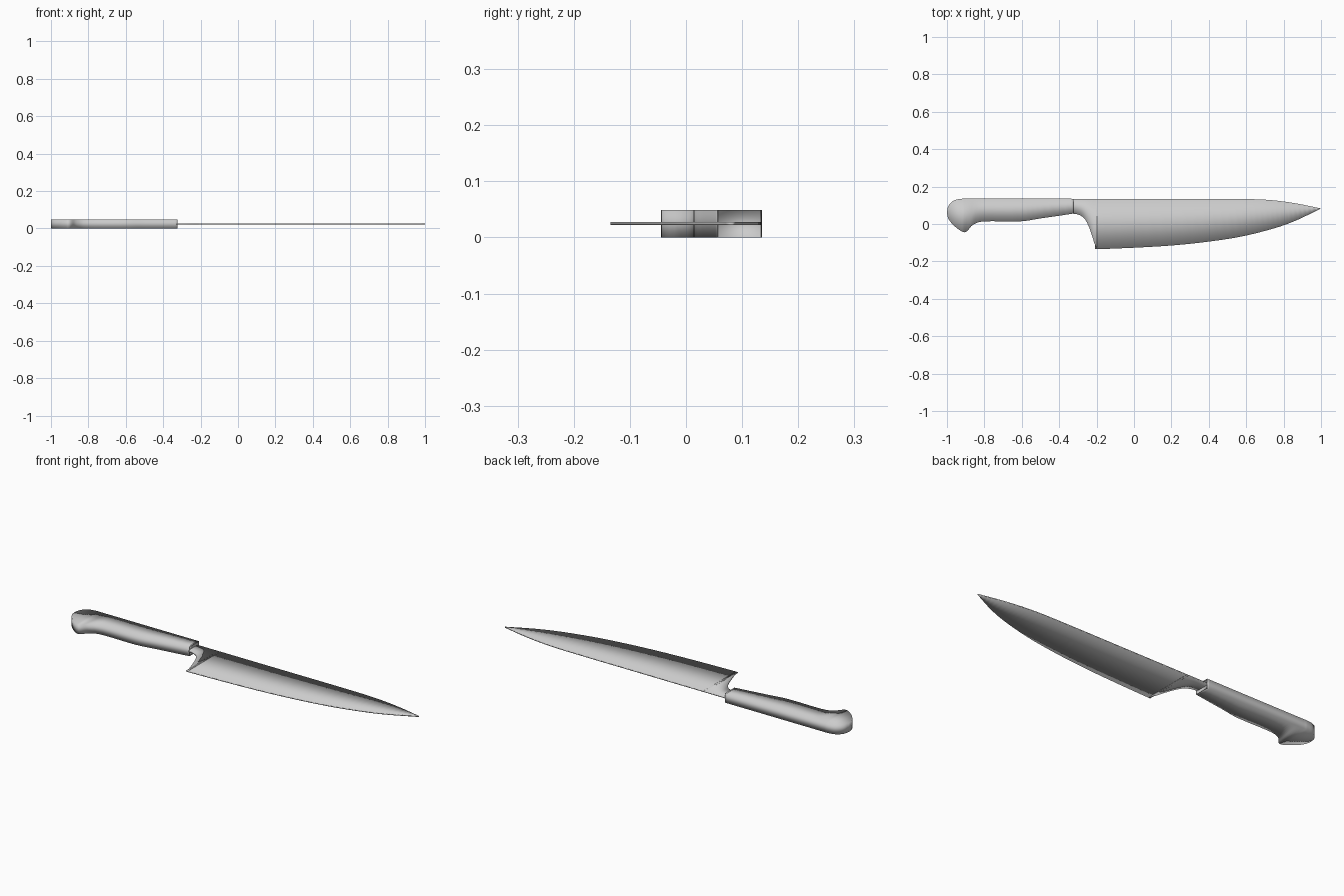
import bpy, bmesh
from mathutils import Vector

if "Cube" in bpy.data.objects:
    bpy.data.objects.remove(bpy.data.objects["Cube"])


def spline(points, steps):
    """Catmull-Rom curve through 2D points."""
    p = [Vector(q) for q in points]
    p = [2 * p[0] - p[1]] + p + [2 * p[-1] - p[-2]]
    out = []
    for a, b, c, d in zip(p, p[1:], p[2:], p[3:]):
        for i in range(steps):
            t = i / steps
            out.append(0.5 * (2 * b + (c - a) * t + (2 * a - 5 * b + 4 * c - d) * t * t
                              + (3 * b - a - 3 * c + d) * t ** 3))
    return out + [p[-2]]


def slab(name, upper, lower, z0, z1, steps=4):
    """Plate between two matching edge curves, given thickness from z0 to z1."""
    bm = bmesh.new()
    rings = []
    for u, l in zip(spline(upper, steps), spline(lower, steps)):
        rings.append([bm.verts.new((q.x, q.y, z)) for q, z in
                      ((u, z0), (u, z1), (l, z1), (l, z0))])
    for r, s in zip(rings, rings[1:]):
        for i in range(4):
            j = (i + 1) % 4
            bm.faces.new((r[i], r[j], s[j], s[i]))
    bm.faces.new(rings[0])
    bm.faces.new(rings[-1][::-1])
    # weld the ends where both curves meet in a point
    bmesh.ops.remove_doubles(bm, verts=bm.verts, dist=1e-5)
    bmesh.ops.recalc_face_normals(bm, faces=bm.faces)
    mesh = bpy.data.meshes.new(name)
    bm.to_mesh(mesh)
    bm.free()
    for f in mesh.polygons:
        f.use_smooth = True
    obj = bpy.data.objects.new(name, mesh)
    bpy.context.collection.objects.link(obj)
    return obj


# Handle with hooked pommel
slab("handle",
     [(-1, .06), (-.995, .09), (-.98, .113), (-.955, .129), (-.92, .135), (-.90, .135),
      (-.87, .135), (-.84, .135), (-.80, .135), (-.61, .135), (-.50, .135), (-.335, .135), (-.33, .132)],
     [(-1, .06), (-.995, .035), (-.98, .01), (-.95, -.02), (-.92, -.04), (-.905, -.044),
      (-.89, -.036), (-.86, -.004), (-.80, .014), (-.61, .014), (-.50, .03), (-.335, .054), (-.33, .057)],
     0, .049)

# Blade with curved heel, belly and pointed tip
slab("blade",
     [(-.34, .134), (-.30, .134), (-.265, .134), (-.24, .134), (-.222, .134), (-.211, .134),
      (-.197, .134), (-.175, .134), (.20, .134), (.50, .134), (.70, .13), (.85, .113), (1, .083)],
     [(-.34, .056), (-.30, .051), (-.265, .029), (-.24, -.018), (-.222, -.07), (-.211, -.105),
      (-.197, -.128), (-.175, -.134), (.20, -.115), (.50, -.08), (.70, -.037), (.85, .012), (1, .083)],
     .022, .028, 6)
